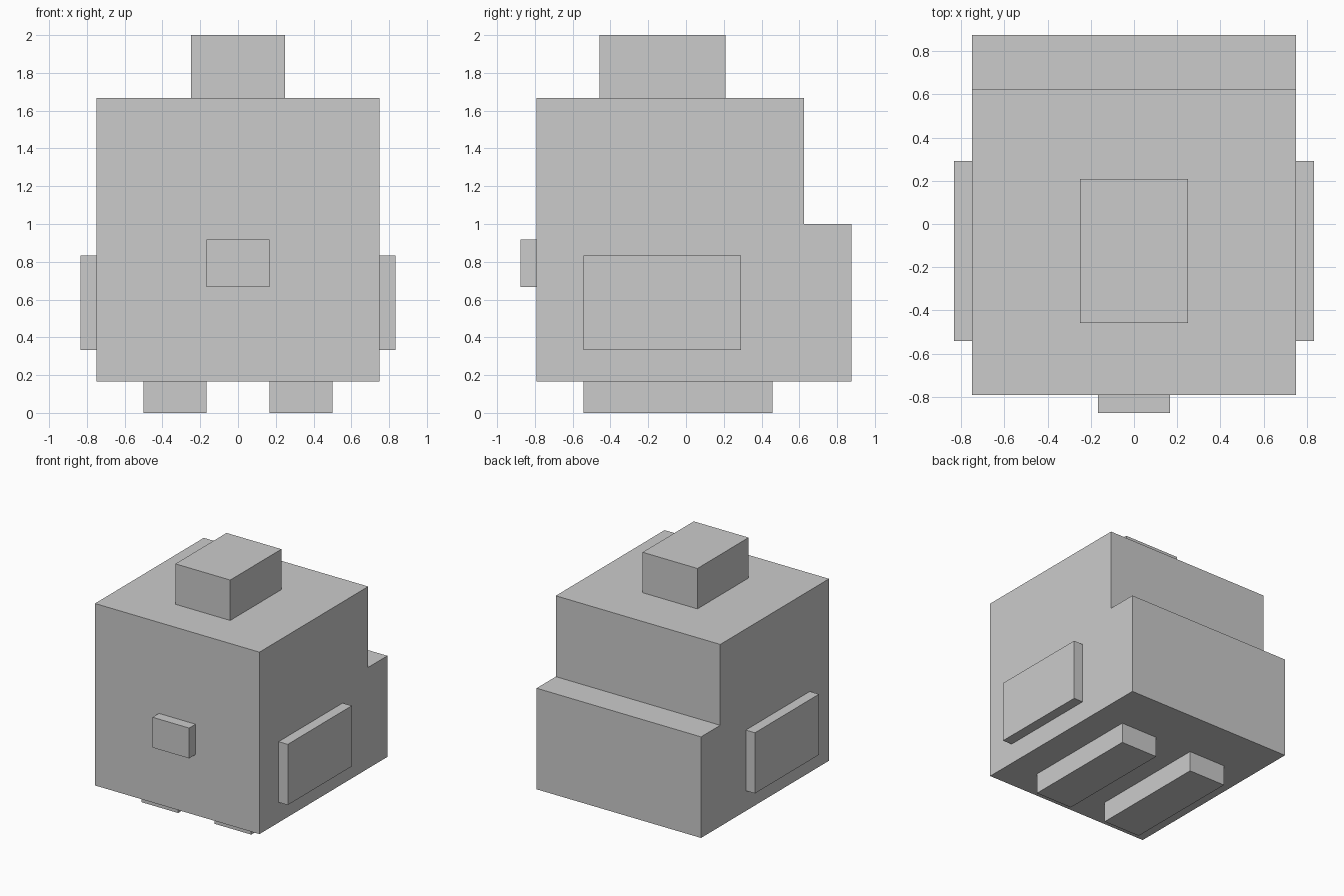
import bpy, bmesh

if "Cube" in bpy.data.objects:
    bpy.data.objects.remove(bpy.data.objects["Cube"])

U = 1 / 12      # model is laid out on a 1/12 grid
Y0 = -10.5      # front-most grid position, in grid units


def extrude_profile(name, profile, x0, x1):
    """Extrude a (y, z) profile in grid units along x; y counts from the front."""
    bm = bmesh.new()
    verts = [bm.verts.new((x0 * U, (y + Y0) * U, z * U)) for y, z in profile]
    face = bm.faces.new(verts)
    ext = bmesh.ops.extrude_face_region(bm, geom=[face])
    moved = [g for g in ext["geom"] if isinstance(g, bmesh.types.BMVert)]
    bmesh.ops.translate(bm, verts=moved, vec=((x1 - x0) * U, 0, 0))
    bmesh.ops.recalc_face_normals(bm, faces=bm.faces)
    mesh = bpy.data.meshes.new(name)
    bm.to_mesh(mesh)
    bm.free()
    obj = bpy.data.objects.new(name, mesh)
    bpy.context.collection.objects.link(obj)
    return obj


def box(name, x, y, z):
    return extrude_profile(name, [(y[0], z[0]), (y[1], z[0]), (y[1], z[1]), (y[0], z[1])], *x)


# Body with a stepped lower back
extrude_profile("body", [(1, 2), (21, 2), (21, 12), (18, 12), (18, 20), (1, 20)], -9, 9)

# Top block and front block
box("top_block", (-3, 3), (5, 13), (20, 24))
box("front_block", (-2, 2), (0, 1), (8, 11))

# Paired side panels and feet
for side, s in (("left", -1), ("right", 1)):
    box(f"{side}_side_panel", (9 * s, 10 * s), (4, 14), (4, 10))
    box(f"{side}_foot", (2 * s, 6 * s), (4, 16), (0, 2))
